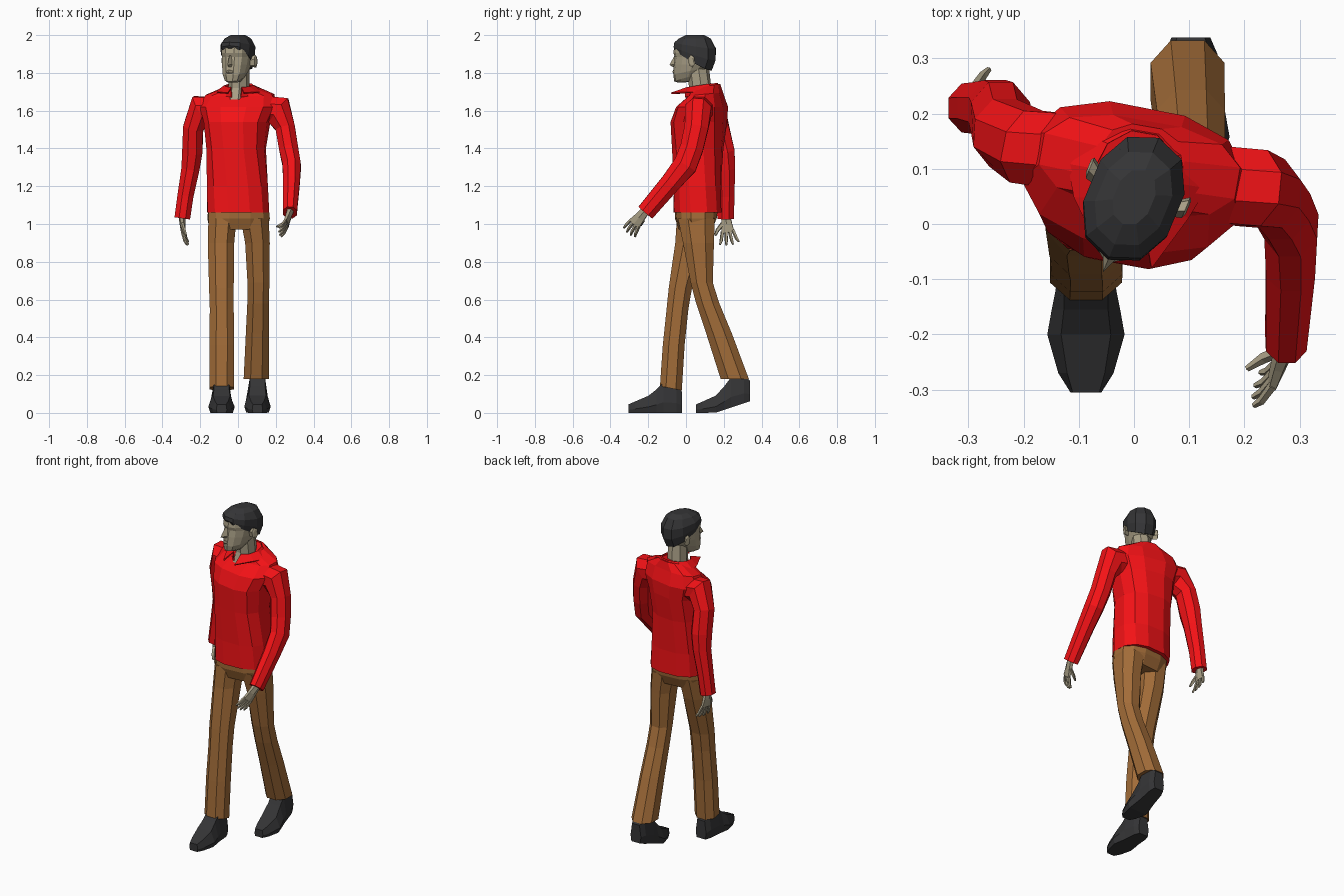
import bpy, bmesh
from math import sin, cos, pi, radians
from mathutils import Vector as V, Matrix


def material(name, rgb):
    m = bpy.data.materials.new(name)
    m.diffuse_color = (*rgb, 1)
    return m


RED = material("red_cloth", (0.9, 0.006, 0.008))
BROWN = material("brown_cloth", (0.36, 0.15, 0.04))
SKIN = material("skin", (0.40, 0.35, 0.24))
DARK = material("dark", (0.035, 0.035, 0.037))


def loft(name, rings, mat, closed=True):
    """Skin a list of equal-length point rings with flat quads."""
    bm = bmesh.new()
    vs = [[bm.verts.new(p) for p in r] for r in rings]
    n = len(vs[0])
    for a, b in zip(vs, vs[1:]):
        for i in range(n if closed else n - 1):
            j = (i + 1) % n
            bm.faces.new((a[i], a[j], b[j], b[i]))
    if closed:
        bm.faces.new(vs[0])
        bm.faces.new(vs[-1])
    bmesh.ops.recalc_face_normals(bm, faces=bm.faces)
    me = bpy.data.meshes.new(name)
    bm.to_mesh(me)
    bm.free()
    me.materials.append(mat)
    ob = bpy.data.objects.new(name, me)
    bpy.context.collection.objects.link(ob)
    return ob


def ring(c, u, v, n, power=1.0, phase=0.5):
    """Superellipse ring around c spanned by the half-axes u and v."""
    pts = []
    for i in range(n):
        a = 2 * pi * (i + phase) / n
        s, k = sin(a), cos(a)
        s, k = (abs(s) ** power * (1 if s > 0 else -1), abs(k) ** power * (1 if k > 0 else -1))
        pts.append(V(c) + V(u) * k + V(v) * s)
    return pts


def stack(name, rows, mat, n, power=1.0):
    """Level rings: x, y, z, half width, half depth, twist, slope along y."""
    rings = []
    for x, y, z, rx, ry, rot, slope in rows:
        m = Matrix.Rotation(radians(rot), 3, 'Z')
        rings.append(ring((x, y, z), m @ V((rx, 0, 0)), m @ V((0, ry, 0)) + V((0, 0, slope * ry)), n, power))
    return loft(name, rings, mat)


def tube(name, rows, mat, n, side=(0, 1, 0)):
    """Rings square to a bent path: (point, radius along side, other radius)."""
    ps = [V(r[0]) for r in rows]
    rings = []
    for i, (p, (_, ru, rv)) in enumerate(zip(ps, rows)):
        d0 = (p - ps[i - 1]).normalized() if i else V()
        d1 = (ps[i + 1] - p).normalized() if i < len(ps) - 1 else V()
        t = (d0 + d1).normalized()
        u = V(side)
        u = (u - t * u.dot(t)).normalized()
        rings.append(ring(p, u * ru, t.cross(u) * rv, n))
    return loft(name, rings, mat)


# Shirt body, twisted at the shoulders
stack("shirt_body", [
    (0.00, 0.06, 1.06, .168, .128, 3, 0),
    (-.003, .06, 1.20, .166, .127, 0, 0),
    (-.01, .062, 1.40, .158, .135, -6, 0),
    (-.005, .068, 1.54, .175, .145, -11, 0),
    (0.00, .085, 1.62, .205, .130, -11, 0),
    (0.01, .105, 1.685, .185, .085, -10, 0.1),
    (0.01, .10, 1.725, .080, .080, -10, 0.2)], RED, 12, 0.8)

# Sleeves
tube("back_swing_sleeve", [
    ((-.12, .13, 1.60), .075, .075), ((-.195, .14, 1.605), .072, .088),
    ((-.237, .165, 1.51), .068, .058), ((-.242, .195, 1.38), .068, .058),
    ((-.252, .207, 1.29), .058, .052), ((-.278, .21, 1.15), .050, .046),
    ((-.295, .21, 1.03), .048, .045)], RED, 8)
tube("front_swing_sleeve", [
    ((.12, .075, 1.61), .075, .075), ((.215, .065, 1.60), .075, .088),
    ((.250, .055, 1.51), .068, .056), ((.268, .03, 1.40), .066, .055),
    ((.285, -.005, 1.31), .068, .052), ((.283, -.08, 1.22), .058, .048),
    ((.275, -.215, 1.06), .052, .040)], RED, 8)

# Open, folded collar
M = Matrix.Rotation(radians(-10), 3, 'Z')


def collar_row(rx, ry, z, slope, gap):
    row = []
    for i in range(10):
        a = -pi / 2 + gap + (2 * pi - 2 * gap) * i / 9
        row.append(V((.005, .085, z)) + M @ V((rx * cos(a), ry * sin(a), slope * sin(a))))
    return row


col = loft("collar", [collar_row(.075, .085, 1.69, .02, .30), collar_row(.078, .085, 1.735, .012, .35),
                      collar_row(.128, .10, 1.70, .0, .35)], RED, closed=False)
for vert in col.data.vertices:
    if vert.index in (20, 29):      # pointed collar tips
        vert.co.y -= .065
        vert.co.z -= .005
mod = col.modifiers.new("thickness", 'SOLIDIFY')
mod.thickness = .008

# Trousers
stack("trouser_hips", [
    (0.003, .055, 1.09, .162, .115, 3, 0), (0.003, .052, 1.03, .168, .110, 4, 0),
    (0.003, .05, .97, .155, .085, 5, 0)], BROWN, 12, 0.8)
stack("front_trouser_leg", [
    (-.082, .045, 1.03, .080, .100, 0, 0), (-.090, .025, .90, .075, .088, 0, 0),
    (-.088, -.03, .66, .070, .066, 0, 0), (-.086, -.045, .55, .068, .062, 0, 0),
    (-.086, -.065, .36, .070, .062, 0, 0), (-.087, -.08, .13, .070, .062, 0, -.2)], BROWN, 8, 0.9)
stack("rear_trouser_leg", [
    (.088, .055, 1.03, .080, .105, 0, 0), (.103, .066, .90, .070, .088, 0, 0),
    (.108, .083, .69, .062, .063, 0, 0), (.107, .115, .58, .062, .066, 0, 0),
    (.103, .175, .42, .066, .073, 0, 0), (.097, .258, .18, .072, .080, 0, 0)], BROWN, 8, 0.9)


# Shoes, lofted from heel to toe
def shoe(name, x, heel, lift):
    rings = []
    for d, w, top, h in [(0, .035, .025, .11), (.03, .048, .035, .15), (.10, .055, .040, .16),
                         (.135, .062, .040, .125), (.18, .070, .045, .09), (.25, .050, .034, .06), (.285, .028, .024, .045)]:
        z = max(0, .185 - d) * lift
        rings.append([V((x + px, heel - d, z + pz)) for px, pz in
                      [(-w * .85, 0), (w * .85, 0), (w, h * .35), (top, h), (-top, h), (-w, h * .35)]])
    loft(name, rings, DARK)


shoe("front_shoe", -.087, -.02, 0)
shoe("rear_shoe", .103, .338, .33)


# Hands: flat palm, four fingers and a thumb
def hand(name, wrist, knuckle, spread, tip, fan, thumb):
    w, k, s, t = V(wrist), V(knuckle), V(spread), V(tip)
    tube(name + "_palm", [(w + (w - k) * .3, .026, .020), (w.lerp(k, .4), .032, .016), (k, .040, .012)], SKIN, 6, s)
    for i in range(4):
        q = i / 3 * 2 - 1
        a, b = k + s * q * .031, t + s * q * fan
        b = b.lerp(a, .2 * abs(q))
        mid = a.lerp(b, .5) + (k - w) * .12
        tube(f"{name}_finger_{i + 1}", [(a.lerp(w, .1), .010, .009), (mid, .009, .008), (b, .005, .005)], SKIN, 5, s)
    a, b = w.lerp(k, .35) - s * .022, V(thumb)
    tube(name + "_thumb", [(a, .013, .011), (a.lerp(b, .55) - s * .006, .011, .010), (b, .006, .006)], SKIN, 5, s)


hand("back_swing_hand", (-.295, .212, 1.03), (-.290, .222, .955), (0.1, 1, .15), (-.262, .232, .885), .055,
     (-.275, .155, .94))
hand("front_swing_hand", (.272, -.228, 1.055), (.255, -.275, 1.0), (-.15, -.75, .6), (.215, -.305, .945), .042,
     (.205, -.262, .985))

# Neck
stack("neck", [(-.002, .07, 1.66, .055, .075, -15, 0), (.005, .075, 1.72, .055, .060, -18, 0),
               (.005, .065, 1.82, .055, .058, -22, 0)], SKIN, 8)

# Head parts are made facing -y, then turned together
TURN = Matrix.Translation((.005, .06, 0)) @ Matrix.Rotation(radians(-22.6), 4, 'Z')


def head_stack(name, rows, mat, n=12, power=0.85):
    full = [(0, (f + b) / 2, z, w, (b - f) / 2, 0, s) for z, f, b, w, s in rows]
    ob = stack(name, full, mat, n, power)
    ob.data.transform(TURN)


head_stack("head", [
    (1.752, -.105, -.02, .030, 0.1), (1.772, -.128, .015, .048, .25), (1.805, -.132, .045, .064, .2),
    (1.845, -.128, .07, .073, 0), (1.885, -.122, .08, .077, 0), (1.905, -.130, .085, .079, 0),
    (1.95, -.124, .085, .077, 0)], SKIN)
head_stack("hair", [
    (1.872, -.128, .082, .080, -.58), (1.905, -.135, .104, .086, -.33), (1.945, -.130, .104, .086, -.15),
    (1.982, -.105, .075, .066, 0), (2.0, -.065, .04, .036, 0)], DARK, 10, 0.9)

# Nose and lips
loft("nose", [[V(p) for p in r] for r in (
    [(-.007, -.115, 1.893), (0, -.130, 1.893), (.007, -.115, 1.893)],
    [(-.017, -.118, 1.845), (0, -.160, 1.842), (.017, -.118, 1.845)],
    [(-.012, -.118, 1.832), (0, -.138, 1.830), (.012, -.118, 1.832)])], SKIN).data.transform(TURN)
tube("lips", [((-.026, -.118, 1.803), .006, .005), ((0, -.133, 1.806), .011, .010),
              ((.026, -.118, 1.803), .006, .005)], SKIN, 6, (0, 0, 1)).data.transform(TURN)

# Ears
for s, side in ((-1, "right"), (1, "left")):
    ear = loft(side + "_ear", [
        ring((s * .070, -.005, 1.858), (0, .014, .006), (0, -.006, .026), 6),
        ring((s * .094, .006, 1.862), (0, .020, .006), (0, -.006, .034), 6),
        ring((s * .098, .008, 1.862), (0, .012, .004), (0, -.004, .022), 6)], SKIN)
    ear.data.transform(TURN)
